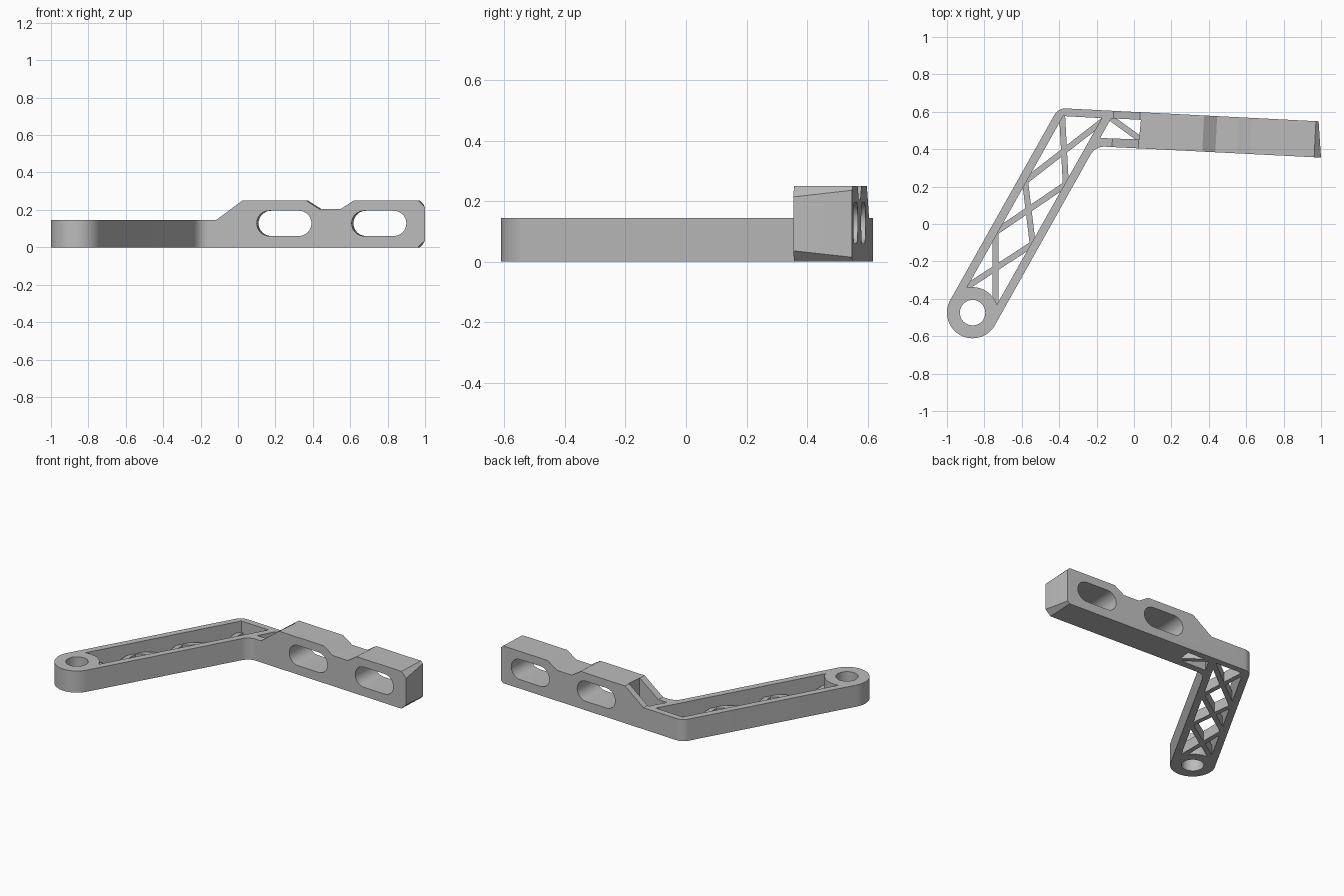
import bpy
import bmesh
from math import radians, cos, sin
from mathutils import Vector

if "Cube" in bpy.data.objects:
    bpy.data.objects.remove(bpy.data.objects["Cube"])

grey = bpy.data.materials.new("plain grey")
grey.use_nodes = True
colour = (0.5, 0.5, 0.5, 1)
grey.diffuse_color = colour
grey.node_tree.nodes["Principled BSDF"].inputs["Base Color"].default_value = colour

CENTRE = Vector((-0.863, -0.474))            # middle of the pivot eye
ALONG = Vector((0.49, 0.872)).normalized()   # direction of the arm
SIDE = Vector((-ALONG.y, ALONG.x))
U = Vector((1, -0.05)).normalized()          # direction of the mounting block
V = Vector((-U.y, U.x))
EYE_R, WALL_H, STRUT_H, STRUT_W = 0.137, 0.145, 0.07, 0.032


def solid(name, loop, offset):
    """Sweep a closed loop of 3D points along an offset."""
    bm = bmesh.new()
    face = bm.faces.new([bm.verts.new(p) for p in loop])
    moved = bmesh.ops.extrude_face_region(bm, geom=[face])["geom"]
    bmesh.ops.translate(bm, vec=offset,
                        verts=[g for g in moved if isinstance(g, bmesh.types.BMVert)])
    bmesh.ops.recalc_face_normals(bm, faces=bm.faces)
    mesh = bpy.data.meshes.new(name)
    bm.to_mesh(mesh)
    bm.free()
    mesh.materials.append(grey)
    ob = bpy.data.objects.new(name, mesh)
    bpy.context.scene.collection.objects.link(ob)
    return ob


def plan(name, pts, z0, z1):
    return solid(name, [(p[0], p[1], z0) for p in pts], (0, 0, z1 - z0))


def side_profile(name, pts):
    """Loop given along the block and up, swept across the block."""
    loop = [(U * u - V * 3).to_3d() + Vector((0, 0, z)) for u, z in pts]
    return solid(name, loop, (V * 6).to_3d())


def arc(c, r, start, end, steps):
    angles = [radians(start + (end - start) * i / steps) for i in range(steps + 1)]
    return [Vector((c[0] + r * cos(a), c[1] + r * sin(a))) for a in angles]


def fillet(before, corner, after, d):
    b, c, a = Vector(before), Vector(corner), Vector(after)
    p, q = c + (b - c).normalized() * d, c + (a - c).normalized() * d
    ts = [i / 8 for i in range(9)]
    return [p * (1 - t) ** 2 + c * 2 * t * (1 - t) + q * t ** 2 for t in ts]


def combine(target, tool, operation):
    mod = target.modifiers.new(operation, "BOOLEAN")
    mod.operation, mod.solver, mod.object = operation, "EXACT", tool
    bpy.context.view_layer.objects.active = target
    bpy.ops.object.modifier_apply(modifier=mod.name)
    bpy.data.objects.remove(tool)


# Outline of the whole bracket: eye, bent arm and block
eye = arc(CENTRE, EYE_R, -29.3, -209.3, 40)
outer, inner = (-0.405, 0.62), (-0.207, 0.416)
back_end, front_end = (0.987, 0.549), (1.0, 0.355)
outline = (eye + fillet(eye[-1], outer, back_end, 0.045)
           + [back_end, front_end] + fillet(front_end, inner, eye[0], 0.055))
bracket = plan("bracket", outline, -0.1, 0.4)

# Low arm, raised block with a notch and chamfered end
profile = [(-3, 0), (0.943, 0), (0.981, 0.036), (0.981, 0.214), (0.944, 0.25),
           (0.60, 0.25), (0.53, 0.205), (0.415, 0.205), (0.345, 0.25),
           (0.003, 0.25), (-0.138, WALL_H), (-3, WALL_H)]
combine(bracket, side_profile("height_profile", profile), "INTERSECT")

# Open pockets in the arm and in the corner
arm_pocket = [CENTRE + SIDE * 0.092, (-0.379, 0.577), (-0.172, 0.566), CENTRE - SIDE * 0.092]
corner_pocket = [(-0.181, 0.46), (-0.122, 0.565), (0.037, 0.557), (0.027, 0.452)]
for pocket in (arm_pocket, corner_pocket):
    combine(bracket, plan("pocket", pocket, -1, 1), "DIFFERENCE")

# Low lattice struts
struts = [((-0.385, 0.595), (-0.364, 0.20)), ((-0.155, 0.56), (-0.60, 0.215)),
          ((-0.585, 0.25), (-0.54, -0.12)), ((-0.345, 0.225), (-0.75, -0.05)),
          ((-0.74, -0.04), (-0.74, -0.43)), ((-0.53, -0.10), (-0.90, -0.34)),
          ((-0.135, 0.575), (0.04, 0.448))]
for start, end in struts:
    s, e = Vector(start), Vector(end)
    d = (e - s).normalized()
    w = Vector((-d.y, d.x)) * STRUT_W / 2
    combine(bracket, plan("strut", [s + w, e + w, e - w, s - w], 0, STRUT_H), "UNION")

# Pivot eye with its bore
combine(bracket, plan("eye", arc(CENTRE, EYE_R - 0.0005, 0, 355, 71), 0, WALL_H), "UNION")
combine(bracket, plan("bore", arc(CENTRE, 0.068, 0, 352.5, 47), -1, 1), "DIFFERENCE")

# Two long round-ended slots through the block
for left in (0.08, 0.588):
    r, z = 0.0675, 0.128
    slot = arc((left + r, z), r, 90, 270, 16) + arc((left + 0.293 - r, z), r, -90, 90, 16)
    combine(bracket, side_profile("slot", slot), "DIFFERENCE")

bpy.ops.object.select_all(action="DESELECT")
bracket.select_set(True)
bpy.context.view_layer.objects.active = bracket
bpy.ops.object.shade_smooth_by_angle(angle=radians(30))
